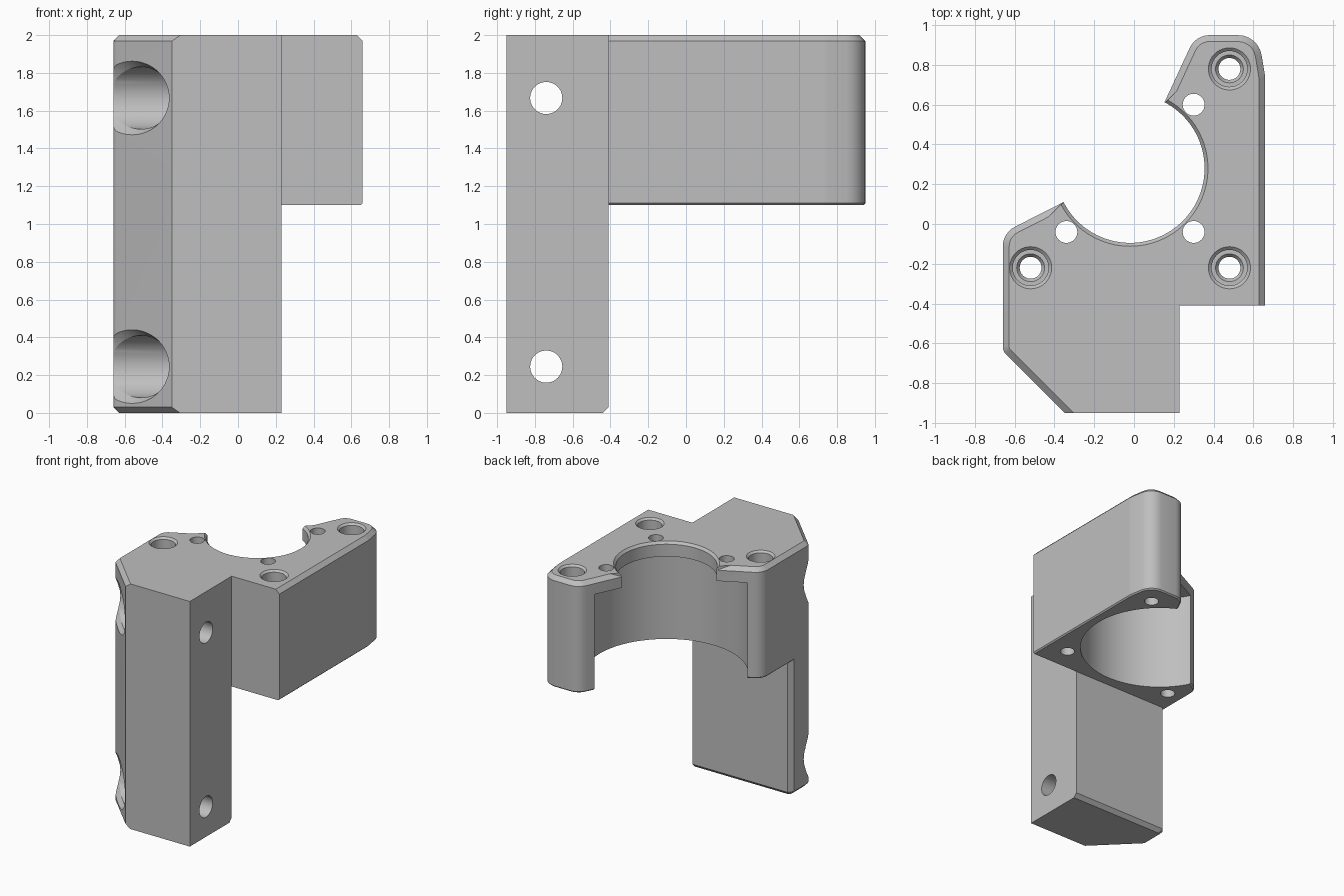
import bpy, bmesh, math
from mathutils import Vector

cube = bpy.data.objects.get("Cube")
if cube:
    bpy.data.objects.remove(cube, do_unlink=True)

GREY = bpy.data.materials.new("plain grey")
GREY.use_nodes = True
COLOUR = (0.52, 0.52, 0.52, 1)
GREY.diffuse_color = COLOUR
GREY.node_tree.nodes["Principled BSDF"].inputs["Base Color"].default_value = COLOUR


def loft(name, loops):
    """Closed solid skinned through loops with equal point counts."""
    bm = bmesh.new()
    rings = [[bm.verts.new(p) for p in loop] for loop in loops]
    n = len(rings[0])
    for a, b in zip(rings, rings[1:]):
        for i in range(n):
            j = (i + 1) % n
            bm.faces.new((a[i], a[j], b[j], b[i]))
    bm.faces.new(rings[0][::-1])
    bm.faces.new(rings[-1])
    bmesh.ops.recalc_face_normals(bm, faces=bm.faces)
    mesh = bpy.data.meshes.new(name)
    bm.to_mesh(mesh)
    bm.free()
    mesh.materials.append(GREY)
    obj = bpy.data.objects.new(name, mesh)
    bpy.context.collection.objects.link(obj)
    return obj


def rounded(corners, steps=6):
    """(x, y, radius, chamfered) corners to a list of (point, chamfered)."""
    out = []
    for i, (x, y, r, flag) in enumerate(corners):
        p = Vector((x, y))
        if r == 0:
            out.append((p, flag))
            continue
        u = (Vector(corners[i - 1][:2]) - p).normalized()
        v = (Vector(corners[(i + 1) % len(corners)][:2]) - p).normalized()
        half = u.angle(v) / 2
        centre = p + (u + v).normalized() * r / math.sin(half)
        start = p + u * r / math.tan(half) - centre
        turn = math.pi - 2 * half
        for k in range(steps + 1):
            a = turn * k / steps
            c, s = math.cos(a), math.sin(a)
            out.append((centre + Vector((start.x * c - start.y * s,
                                         start.x * s + start.y * c)), flag))
    return out


def inset(outline, amount):
    """Move only the chamfered edges of a counterclockwise outline inward."""
    n = len(outline)
    lines = []
    for i in range(n):
        p, flag = outline[i]
        d = (outline[(i + 1) % n][0] - p).normalized()
        lines.append((p + Vector((-d.y, d.x)) * amount * flag, d))
    pts = []
    for i in range(n):
        (p, d), (q, e) = lines[i - 1], lines[i]
        t = (q - p).cross(e) / d.cross(e)
        pts.append(p + d * t)
    return pts


def prism(name, corners, levels):
    outline = rounded(corners)
    return loft(name, [[(p.x, p.y, z) for p in inset(outline, amount)]
                       for z, amount in levels])


def boolean(target, other, operation):
    mod = target.modifiers.new(operation, 'BOOLEAN')
    mod.operation, mod.solver, mod.object = operation, 'EXACT', other
    bpy.context.view_layer.objects.active = target
    bpy.ops.object.modifier_apply(modifier=mod.name)
    bpy.data.objects.remove(other, do_unlink=True)


def circle(r, n):
    return [(r * math.cos(2 * math.pi * i / n), r * math.sin(2 * math.pi * i / n))
            for i in range(n)]


def drill_down(target, x, y, profile, n=40):
    """Cut a stepped vertical hole from (radius, z) pairs."""
    boolean(target, loft("drill", [[(x + a, y + b, z) for a, b in circle(r, n)]
                                   for r, z in profile]), 'DIFFERENCE')


def drill_across(target, y, z, profile, n=48):
    """Cut along x from (radius, x, slant); slanted rings follow the 45 degree face."""
    boolean(target, loft("drill", [[(x - slant * (y + a), y + a, z + b)
                                    for a, b in circle(r, n)]
                                   for r, x, slant in profile]), 'DIFFERENCE')


# Upper clamp block, chamfered along its outer rim
body = prism("mounting_bracket", [
    (0.23, -0.95, 0, 0), (0.23, -0.41, 0, 0), (0.66, -0.41, 0, 1),
    (0.66, 0.74, 0.15, 1), (0.625, 0.95, 0.12, 1), (0.31, 0.95, 0.11, 1),
    (0.15, 0.605, 0, 0), (-0.355, 0.11, 0, 1), (-0.66, -0.045, 0.11, 1),
    (-0.66, -0.64, 0.06, 1), (-0.35, -0.95, 0, 0)],
    [(1.1, 0.01), (1.11, 0), (1.968, 0), (2.0, 0.032)])

# Column running down to the base
column = prism("column", [
    (0.23, -0.95, 0, 0), (0.23, -0.41, 0, 1), (-0.63, -0.41, 0, 1),
    (-0.66, -0.45, 0, 1), (-0.66, -0.64, 0.06, 1), (-0.35, -0.95, 0, 0)],
    [(0, 0.03), (0.03, 0), (1.3, 0)])
boolean(body, column, 'UNION')

# Large pocket below a thin top plate with a smaller chamfered opening
CX, CY = -0.02, 0.28
drill_down(body, CX, CY, [(0.605, 1.0), (0.605, 1.88), (0.375, 1.88),
                          (0.375, 1.98), (0.392, 2.0), (0.392, 2.1)], 96)

# Counterbored bolt holes and small plate holes, three of each
for sx, sy in ((1, 1), (1, -1), (-1, -1)):
    drill_down(body, CX + 0.5 * sx, CY + 0.5 * sy,
               [(0.055, 1.0), (0.055, 1.83), (0.07, 1.85), (0.09, 1.85),
                (0.09, 1.985), (0.106, 2.0), (0.106, 2.1)])
    drill_down(body, CX + 0.32 * sx, CY + 0.32 * sy, [(0.055, 1.7), (0.055, 2.1)])

# Cross bolts through the column, countersunk into the slanted face
for z in (0.245, 1.667):
    drill_across(body, -0.74, z, [
        (0.085, 0.5, 0), (0.085, -0.3, 0), (0.165, -0.3, 0),
        (0.165, -1.255, 1), (0.195, -1.30, 1), (0.195, -1.7, 1)])

# Smooth curved walls, crisp machined edges
bpy.ops.object.select_all(action='DESELECT')
body.select_set(True)
bpy.context.view_layer.objects.active = body
bpy.ops.object.shade_smooth_by_angle(angle=math.radians(25))
